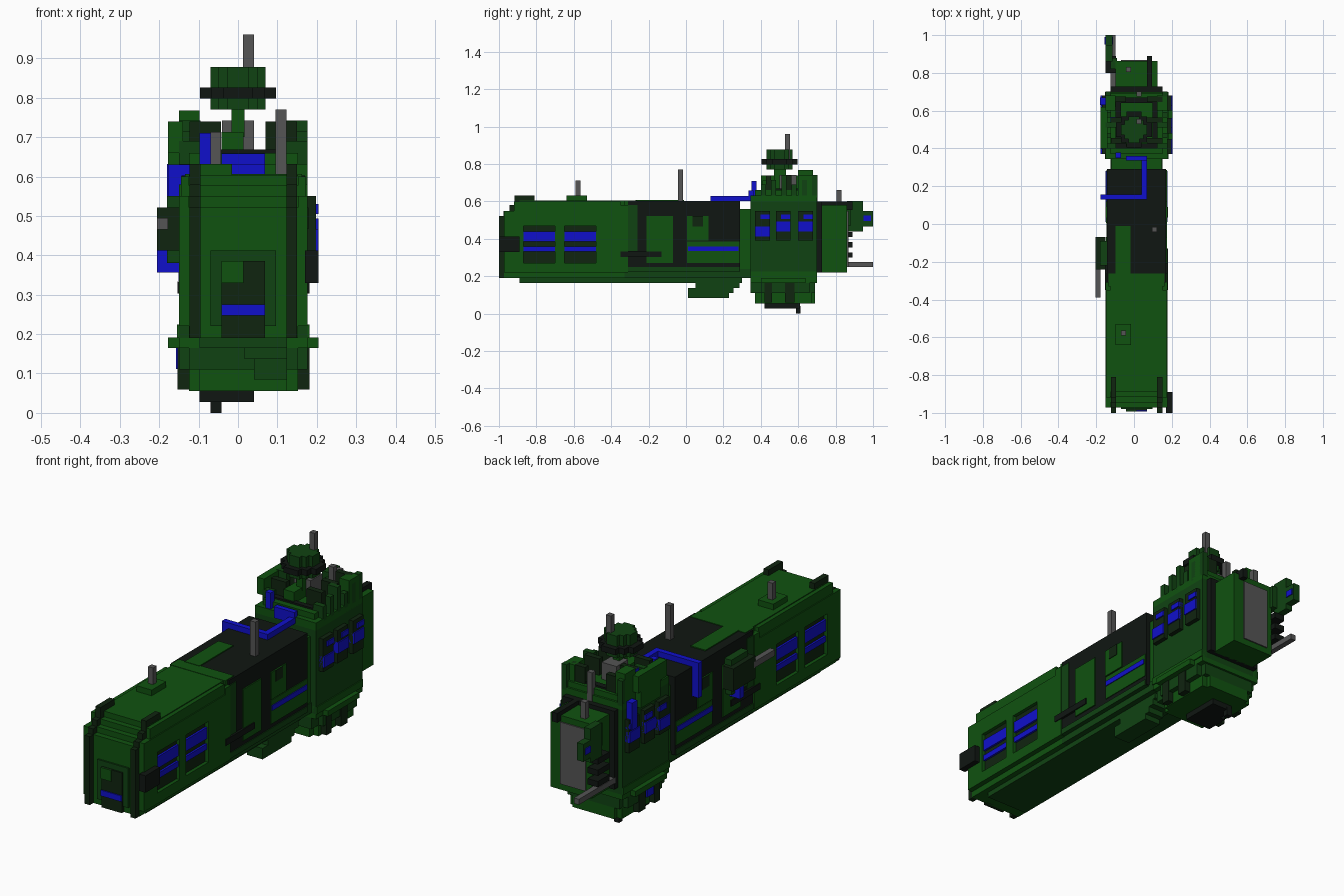
import bpy, bmesh

CX = 0.0137   # mirror plane of the hull
V = 0.0274    # size of one block


def mat(name, r, g, b):
    m = bpy.data.materials.new(name)
    m.diffuse_color = (r, g, b, 1)
    return m


GREEN = mat("green", 0.005, 0.085, 0.005)
MID = mat("mid_green", 0.005, 0.055, 0.006)
DARK = mat("dark_green", 0.005, 0.018, 0.005)
BLACK = mat("black", 0.005, 0.008, 0.006)
BLUE = mat("blue", 0.005, 0.005, 0.6)
GREY = mat("grey", 0.09, 0.09, 0.09)


def part(name, m, *boxes, mirror=False):
    """One object from boxes (x0, x1, y0, y1, z0, z1), optionally mirrored over the hull."""
    bm = bmesh.new()
    boxes = list(boxes)
    if mirror:
        boxes += [(2 * CX - b[1], 2 * CX - b[0]) + tuple(b[2:]) for b in boxes]
    for x0, x1, y0, y1, z0, z1 in boxes:
        vs = bmesh.ops.create_cube(bm, size=1)["verts"]
        for v in vs:
            v.co = (x0 if v.co.x < 0 else x1, y0 if v.co.y < 0 else y1, z0 if v.co.z < 0 else z1)
    me = bpy.data.meshes.new(name)
    bm.to_mesh(me)
    bm.free()
    me.materials.append(m)
    ob = bpy.data.objects.new(name, me)
    bpy.context.collection.objects.link(ob)


# Front hull: stepped roof nose, walls left open around the windows
part("front_hull_core", GREEN, *[(-0.125, 0.152, -0.972 + i * V, -0.33, 0.19, 0.522 + i * V) for i in range(4)])
part("front_side_wall", GREEN,
     (0.152, 0.177, -0.972, -0.87, 0.22, 0.55), (0.152, 0.177, -0.70, -0.65, 0.22, 0.55),
     (0.152, 0.177, -0.48, -0.35, 0.22, 0.55), (0.152, 0.177, -0.972, -0.35, 0.22, 0.272),
     (0.152, 0.177, -0.972, -0.35, 0.47, 0.55), (0.152, 0.172, -0.92, -0.35, 0.55, 0.6), mirror=True)
for i, y in enumerate((-0.87, -0.65)):
    part(f"front_window_frame_{i}", DARK, (0.15, 0.160, y, y + 0.17, 0.27, 0.472), mirror=True)
    part(f"front_window_glass_{i}", BLUE, (0.15, 0.170, y, y + 0.17, 0.385, 0.44),
         (0.15, 0.170, y, y + 0.17, 0.333, 0.36), mirror=True)
part("nose_rail", DARK, (0.123, 0.150, -1.0, -0.97, 0.19, 0.522), (0.123, 0.150, -0.975, -0.94, 0.5, 0.55),
     (0.123, 0.150, -0.945, -0.89, 0.53, 0.58), (0.123, 0.150, -0.918, -0.81, 0.57, 0.632), mirror=True)
part("headlight_block", BLACK, (0.170, 0.204, -1.0, -0.89, 0.33, 0.412))

# Front door
part("door_surround", MID, (-0.07, 0.097, -0.98, -0.96, 0.22, 0.412))
part("door", DARK, (-0.042, 0.068, -0.988, -0.96, 0.19, 0.385))
part("door_hatch", GREEN, (-0.042, 0.014, -0.993, -0.96, 0.33, 0.385))
part("door_light", BLUE, (-0.042, 0.068, -0.993, -0.96, 0.247, 0.275))

# Keel and belly pod
part("keel", MID, (-0.098, 0.125, -0.89, 0.30, 0.165, 0.195), (-0.125, 0.152, -0.33, 0.35, 0.19, 0.24))
part("belly_pod", MID, (0.04, 0.125, 0.01, 0.23, 0.085, 0.138), (0.04, 0.125, 0.08, 0.255, 0.11, 0.167),
     (0.015, 0.125, 0.05, 0.285, 0.138, 0.17))

# Middle hull with panels
part("middle_hull", BLACK, (-0.143, 0.170, -0.31, 0.29, 0.225, 0.603))
part("front_joint", GREEN, (-0.15, 0.177, -0.35, -0.31, 0.22, 0.58), (-0.135, 0.162, -0.33, -0.262, 0.57, 0.606))
part("joint_pillar", MID, (0.15, 0.174, -0.31, -0.26, 0.335, 0.58), mirror=True)
part("middle_panel", GREEN, (0.15, 0.176, -0.21, -0.07, 0.272, 0.522),
     (0.15, 0.176, 0.005, 0.12, 0.39, 0.522), (0.15, 0.174, 0.005, 0.285, 0.27, 0.385), mirror=True)
part("middle_sill", MID, (0.15, 0.174, -0.34, 0.285, 0.222, 0.25), mirror=True)
part("panel_vent", DARK, (0.15, 0.179, 0.035, 0.09, 0.467, 0.522), mirror=True)
part("hand_rail", BLACK, (0.15, 0.181, -0.35, -0.13, 0.303, 0.333), mirror=True)
part("middle_light", BLUE, (0.15, 0.178, 0.01, 0.28, 0.335, 0.36), mirror=True)
part("roof_panel", GREEN, (-0.098, -0.018, -0.27, -0.01, 0.59, 0.608))
part("roof_pipe", BLUE, (-0.178, 0.068, 0.13, 0.157, 0.602, 0.63), (0.04, 0.068, 0.13, 0.36, 0.602, 0.63),
     (-0.178, -0.143, 0.13, 0.157, 0.46, 0.61))

# Roof aerials
part("aerial_base", GREEN, (-0.098, -0.015, -0.64, -0.53, 0.595, 0.632))
part("roof_aerials", GREY, (-0.07, -0.043, -0.59, -0.563, 0.62, 0.713), (0.095, 0.123, -0.042, -0.015, 0.59, 0.77),
     (-0.043, -0.015, 0.805, 0.832, 0.57, 0.66), (0.012, 0.04, 0.675, 0.702, 0.6, 0.74))

# Left side gun
part("gun_body", DARK, (-0.205, -0.15, -0.24, -0.07, 0.412, 0.522))
part("gun_mount", MID, (-0.18, -0.143, -0.22, -0.09, 0.38, 0.55))
part("gun_barrel", GREY, (-0.205, -0.178, -0.39, -0.23, 0.465, 0.495))
part("gun_feed", BLUE, (-0.205, -0.143, -0.15, -0.12, 0.357, 0.412))

# Rear tower block
part("tower_hull", MID, (-0.15, 0.177, 0.345, 0.70, 0.19, 0.60))
part("tower_back_frame", BLACK, (-0.125, 0.152, 0.69, 0.728, 0.22, 0.60))
part("tower_sill", GREEN, (0.15, 0.182, 0.345, 0.70, 0.19, 0.225), mirror=True)
part("tower_joint", GREEN, (-0.12, 0.147, 0.285, 0.35, 0.2, 0.56))
for i, y in enumerate((0.37, 0.48, 0.60)):
    z = 0.412 if i == 0 else 0.44
    part(f"tower_window_frame_{i}", DARK, (0.17, 0.198, y, y + 0.08, 0.39, 0.55), mirror=True)
    part(f"tower_window_glass_{i}", BLUE, (0.17, 0.204, y, y + 0.08, z, z + 0.053),
         (0.17, 0.204, y + 0.027, y + 0.08, 0.505, 0.53), mirror=True)

# Battlements round the tower roof
part("tower_deck", GREEN, (-0.15, 0.177, 0.345, 0.70, 0.595, 0.632), (-0.125, 0.152, 0.37, 0.69, 0.63, 0.66))
part("battlement", MID, *[(0.123 + 0.027 * (i % 2), 0.177, 0.40 + i * 0.055, 0.427 + i * 0.055,
                          0.62, 0.69 + 0.026 * (i % 3)) for i in range(6)], mirror=True)
part("battlement_dark", DARK, *[(0.07, 0.15, 0.427 + i * 0.11, 0.455 + i * 0.11, 0.62, 0.74)
                               for i in range(3)], mirror=True)
part("battlement_corner", GREEN, (-0.15, -0.098, 0.60, 0.68, 0.63, 0.768), (0.123, 0.177, 0.60, 0.68, 0.63, 0.74),
     (-0.178, -0.14, 0.40, 0.62, 0.66, 0.74), (-0.178, -0.14, 0.45, 0.6, 0.58, 0.66))
part("deck_ring", BLACK, (-0.098, 0.125, 0.40, 0.425, 0.64, 0.668), (-0.098, 0.125, 0.64, 0.67, 0.64, 0.668),
     (-0.098, -0.07, 0.40, 0.67, 0.64, 0.668), (0.097, 0.125, 0.40, 0.67, 0.64, 0.668))
part("tower_cables", BLUE, (-0.098, -0.07, 0.35, 0.378, 0.60, 0.71), (-0.042, 0.068, 0.335, 0.36, 0.603, 0.658),
     (-0.125, -0.098, 0.54, 0.567, 0.62, 0.74), (-0.18, -0.125, 0.63, 0.67, 0.50, 0.632))

# Radar mast and head (stepped round discs)
part("mast_base", GREY, (-0.04, 0.04, 0.50, 0.59, 0.64, 0.742), (-0.07, -0.043, 0.53, 0.56, 0.63, 0.713))
part("mast_box", GREEN, (-0.042, 0.014, 0.41, 0.50, 0.64, 0.713))
part("mast_neck", GREEN, (-0.016, 0.016, 0.47, 0.535, 0.70, 0.78))


def disc(name, m, r, z0, z1, y=0.50):
    part(name, m, *[(-a, a, y - b, y + b, z0, z1) for a, b in ((r, r * 0.4), (r * 0.72, r * 0.72), (r * 0.4, r))])


disc("radar_lower", MID, 0.07, 0.77, 0.80)
disc("radar_ring", BLACK, 0.096, 0.798, 0.826)
disc("radar_cap", MID, 0.07, 0.825, 0.878)
part("radar_aerial", GREY, (0.013, 0.04, 0.53, 0.557, 0.80, 0.96))

# Rear engine and tail
part("engine_block", GREEN, (-0.098, 0.125, 0.72, 0.862, 0.22, 0.58))
part("engine_plate", GREY, (-0.068, 0.068, 0.85, 0.868, 0.25, 0.55))
part("engine_rail", BLACK, (0.068, 0.095, 0.72, 0.89, 0.555, 0.60))
part("tail_fin", MID, (-0.15, -0.115, 0.86, 0.945, 0.44, 0.603), (-0.15, -0.115, 0.94, 1.0, 0.465, 0.55),
     (-0.125, -0.09, 0.82, 0.88, 0.47, 0.58))
part("tail_light", BLUE, (-0.155, -0.111, 0.95, 0.99, 0.495, 0.525))
part("exhaust_fins", BLACK, *[(-0.15, -0.095, 0.80, 0.89, 0.30 + i * 0.055, 0.328 + i * 0.055) for i in range(3)])
part("exhaust_pipe", GREY, (-0.125, -0.098, 0.72, 1.0, 0.25, 0.277))

# Stepped turret under the tower
part("turret_rim", GREEN, (-0.178, 0.204, 0.40, 0.64, 0.165, 0.192), (-0.15, 0.177, 0.345, 0.70, 0.165, 0.192))
part("turret_upper", MID, (-0.15, 0.177, 0.40, 0.66, 0.11, 0.167), (-0.125, 0.152, 0.345, 0.69, 0.11, 0.167))
part("turret_lower", GREEN, (-0.125, 0.152, 0.40, 0.67, 0.055, 0.112), (-0.098, 0.125, 0.37, 0.69, 0.055, 0.112))
part("turret_ribs", DARK, (0.14, 0.181, 0.42, 0.46, 0.06, 0.165), (0.14, 0.181, 0.53, 0.58, 0.06, 0.165), mirror=True)
part("turret_base", BLACK, (-0.098, 0.04, 0.42, 0.53, 0.028, 0.058), (-0.07, 0.04, 0.53, 0.61, 0.028, 0.058))
part("turret_gun", BLACK, (-0.07, -0.042, 0.587, 0.613, 0.0, 0.04))
part("turret_light", BLUE, (-0.158, -0.14, 0.47, 0.52, 0.112, 0.165))
